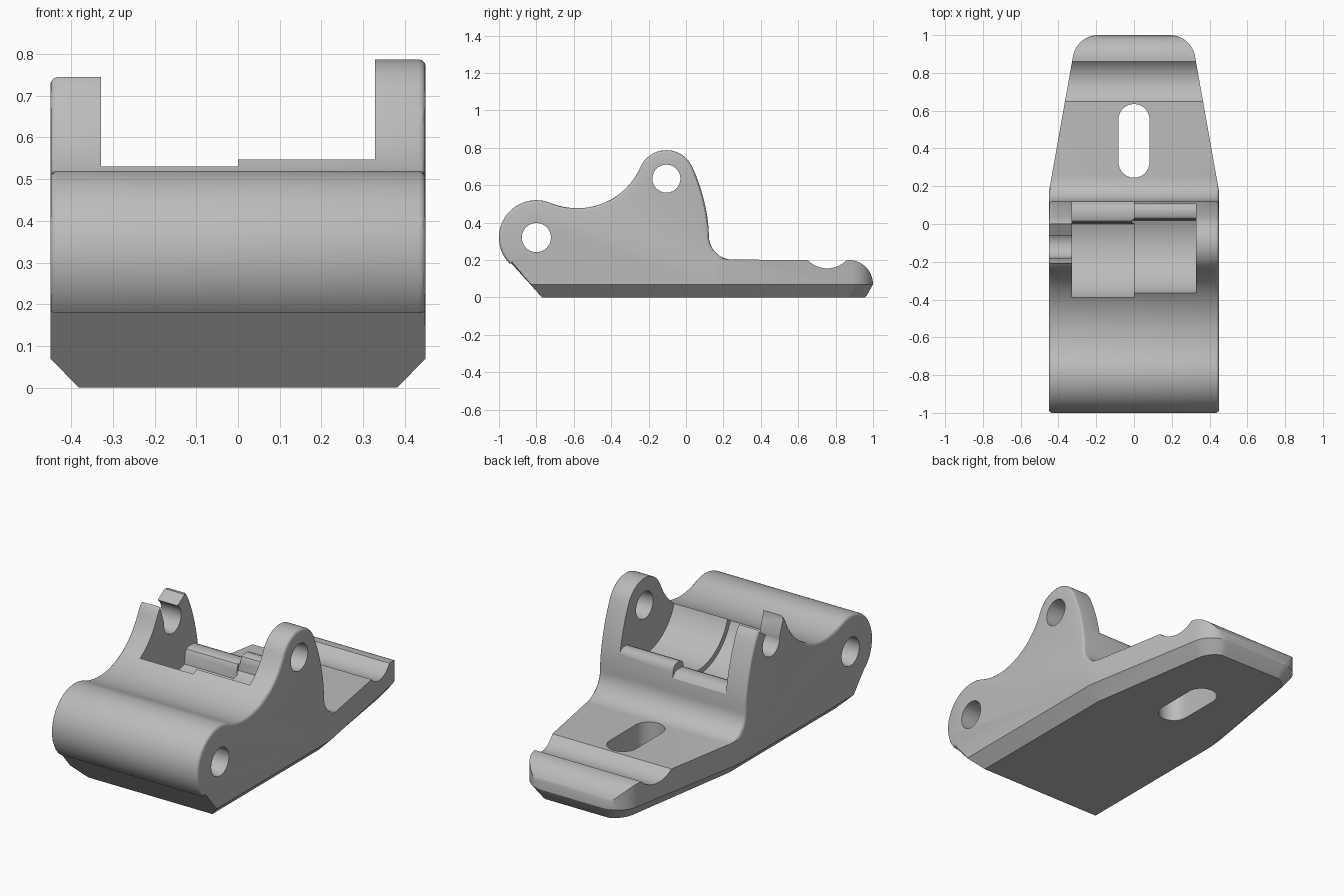
import bpy, bmesh
from math import cos, sin, radians, pi
from mathutils import Vector
from mathutils.geometry import interpolate_bezier

cube = bpy.data.objects.get("Cube")
if cube:
    bpy.data.objects.remove(cube, do_unlink=True)

PIVOT = (-0.105, 0.635)
BARREL = (-0.8, 0.32)
HALF = 0.45
EAR = 0.328          # inner face of the ears

grey = bpy.data.materials.new("cast grey")
grey.use_nodes = True
grey.diffuse_color = (0.5, 0.5, 0.5, 1)
bsdf = grey.node_tree.nodes["Principled BSDF"]
bsdf.inputs["Base Color"].default_value = (0.5, 0.5, 0.5, 1)
bsdf.inputs["Roughness"].default_value = 0.6


def arc(c, r, a0, a1, n=16):
    step = radians(a1 - a0) / n
    return [(c[0] + r * cos(radians(a0) + step * i),
             c[1] + r * sin(radians(a0) + step * i)) for i in range(n + 1)]


def curve(p0, p1, p2, p3, n=16):
    pts = interpolate_bezier(*[Vector((*p, 0)) for p in (p0, p1, p2, p3)], n)
    return [(p.x, p.y) for p in pts[1:-1]]


def loft(name, rings, bevel=0):
    """Solid through matching rings of 3D points."""
    bm = bmesh.new()
    loops = [[bm.verts.new(p) for p in ring] for ring in rings]
    n = len(loops[0])
    caps = [bm.faces.new(loops[0]), bm.faces.new(loops[-1])]
    for a, b in zip(loops, loops[1:]):
        for i in range(n):
            j = (i + 1) % n
            bm.faces.new((a[i], a[j], b[j], b[i]))
    bmesh.ops.recalc_face_normals(bm, faces=bm.faces)
    if bevel:
        rim = [e for f in caps for e in f.edges
               if all(v.co.z > 0.1 for v in e.verts)]
        bmesh.ops.bevel(bm, geom=rim, offset=bevel, segments=3, profile=0.5,
                        affect='EDGES', clamp_overlap=False)
    mesh = bpy.data.meshes.new(name)
    bm.to_mesh(mesh)
    bm.free()
    obj = bpy.data.objects.new(name, mesh)
    bpy.context.collection.objects.link(obj)
    mesh.materials.append(grey)
    return obj


def prism(name, profile, x0, x1, bevel=0):
    return loft(name, [[(x, y, z) for y, z in profile] for x in (x0, x1)], bevel)


def combine(target, tool, operation='DIFFERENCE'):
    mod = target.modifiers.new(tool.name, 'BOOLEAN')
    mod.operation = operation
    mod.solver = 'EXACT'
    mod.object = tool
    bpy.ops.object.select_all(action='DESELECT')
    bpy.context.view_layer.objects.active = target
    target.select_set(True)
    bpy.ops.object.modifier_apply(modifier=mod.name)
    bpy.data.objects.remove(tool, do_unlink=True)


# Side profile: barrel, valley, ear, rear fillet, plate, groove, rounded lip
barrel = arc(BARREL, 0.2, 225, 70, 32)
ear = arc(PIVOT, 0.152, 154, 25, 24)
fillet = arc((0.25, 0.33), 0.128, 180, 270, 14)
profile = [(-0.77, 0)] + barrel
profile += curve(barrel[-1], (-0.55, 0.43), (-0.33, 0.5), ear[0], 24) + ear
profile += curve(ear[-1], (0.08, 0.6), (0.122, 0.45), fillet[0]) + fillet
profile += arc((0.755, 0.3), 0.145, 223.5, 316.5, 14)
profile += arc((0.87, 0.07), 0.13, 88, 0, 14) + [(1, 0.045), (0.955, 0)]
bracket = prism("bracket_body", profile, -HALF, HALF, 0.016)

# Plan outline: tapered tail with rounded corners and a chamfered underside
side = [(HALF + 0.0005, -1.2), (HALF + 0.0005, 0.17)]
side += arc((0.19, 0.865), 0.135, 8, 90, 12)
plan = side + [(-x, y) for x, y in reversed(side)]
foot = [(x * 0.845, y * 0.96 if y > 0 else y) for x, y in plan]
outline = loft("plan_outline", [[(x, y, -0.0005) for x, y in foot],
                                [(x, y, 0.07) for x, y in plan],
                                [(x, y, 1) for x, y in plan]])
combine(bracket, outline, 'INTERSECT')


# Stepped trough between the ears, with a rounded ridge at the rear
def trough(name, x0, x1, r, end, wall, top):
    shape = arc(PIVOT, r, 180, end, 28)
    shape += [(wall, top - 0.025), (wall + 0.009, top - 0.008),
              (wall + 0.028, top), (0.08, top), (0.1, top - 0.008),
              (0.12, top - 0.035), (0.3, top - 0.06),
              (0.3, 1), (PIVOT[0] - r, 1)]
    combine(bracket, prism(name, shape, x0, x1))


trough("right_trough", -EAR, 0, 0.304, 290, 0.006, 0.435)
trough("left_trough", -0.01, EAR, 0.274, 297, 0.024, 0.475)

# Pin holes along x
for name, centre, r in (("barrel_hole", BARREL, 0.078), ("ear_hole", PIVOT, 0.075)):
    combine(bracket, prism(name, arc(centre, r, 0, 348.75, 31), -0.6, 0.6))

# Open hook in the right ear
hook = [(-0.21, 0.9), (-0.21, 0.73), (-0.178, 0.64), (-0.105, 0.6),
        (-0.06, 0.697), (0, 0.735), (0.02, 0.9)]
combine(bracket, prism("hook_opening", hook, -0.6, -0.2))

# Long slot through the plate
slot = arc((0, 0.553), 0.082, 0, 180) + arc((0, 0.327), 0.082, 180, 360)
combine(bracket, loft("plate_slot", [[(x, y, z) for x, y in slot]
                                     for z in (-0.2, 0.4)]))

bpy.ops.object.select_all(action='DESELECT')
bpy.context.view_layer.objects.active = bracket
bracket.select_set(True)
bpy.ops.object.shade_smooth_by_angle(angle=pi / 6)
